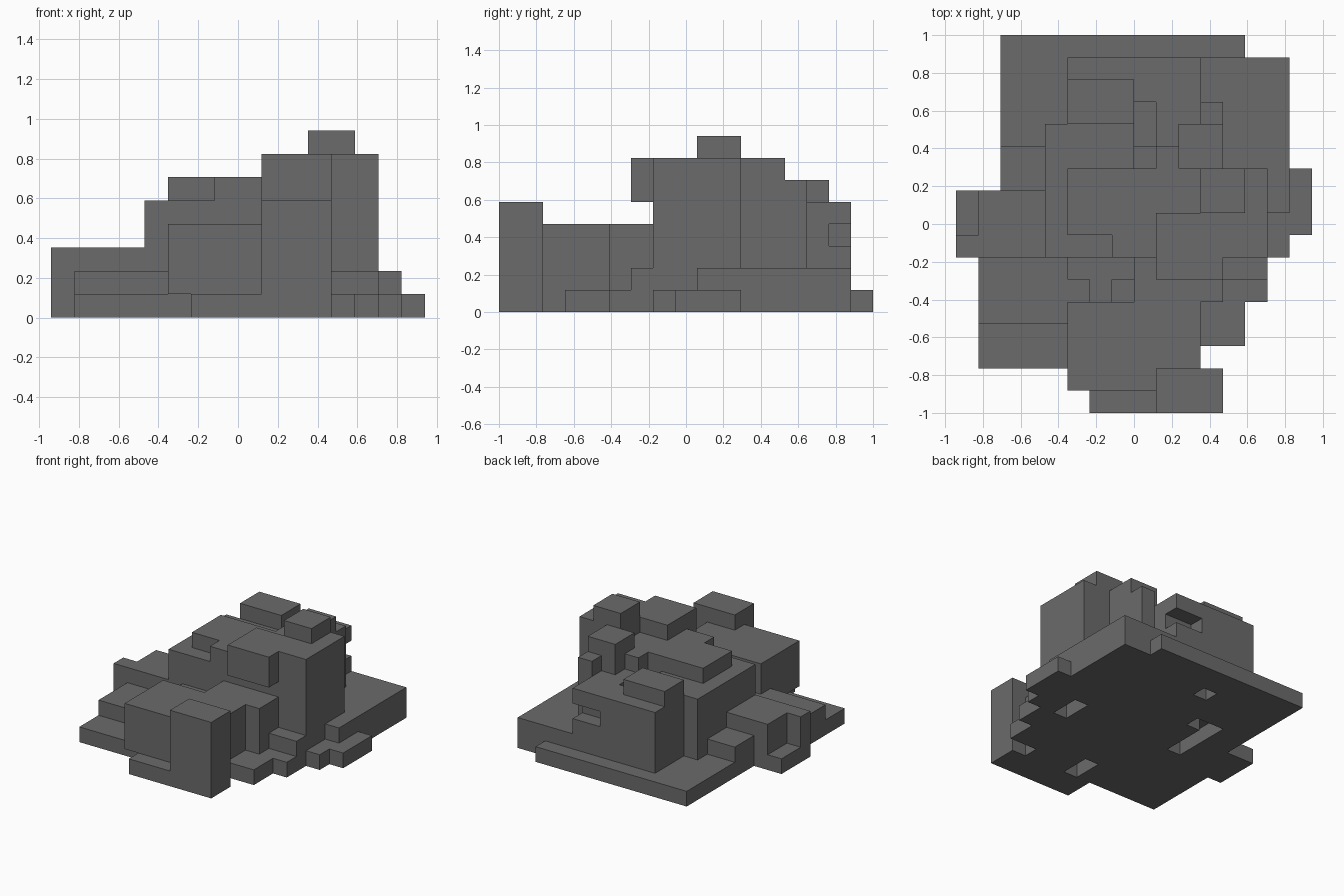
import bpy, bmesh, math
from mathutils import Vector

cube = bpy.data.objects.get("Cube")
if cube:
    bpy.data.objects.remove(cube, do_unlink=True)

CELL = 2 / 17                      # grid step of the blocky rock
ORIGIN = Vector((-8, -8.5, 0))     # grid corner, in cells

# All blocks are (x0, x1, y0, y1, z0, z1) in grid cells
base = [
    (2, 13, 10, 17, 0, 1), (13, 15, 7, 16, 0, 1), (15, 16, 8, 11, 0, 1),
    (0, 14, 7, 10, 0, 1), (1, 13, 3, 7, 0, 1), (13, 14, 5, 7, 0, 1),
    (1, 11, 2, 3, 0, 1), (6, 12, 0, 2, 0, 1),
]
terraces = [
    (1, 5, 4, 7, 1, 2), (12, 14, 6, 7, 1, 2), (5, 15, 11, 16, 1, 2),
    (14, 15, 9, 11, 1, 2), (2, 4, 10, 12, 1, 2),
    (1, 4, 7, 10, 1, 3), (0, 1, 7, 8, 1, 3),
    (5, 11, 1, 5, 1, 4), (5, 12, 5, 7, 1, 4), (9, 12, 0, 2, 1, 5),
]
summit = [
    (4, 11, 7, 13, 1, 5), (5, 11, 13, 16, 1, 5),
    (5, 12, 8, 11, 5, 6), (7, 12, 7, 8, 5, 6),
    (11, 14, 7, 11, 1, 7), (9, 12, 6, 9, 5, 7), (11, 13, 9, 11, 7, 8),
    (5, 8, 13, 15, 5, 6), (10, 12, 11, 13, 1, 7),
    (11, 12, 13, 14, 1, 6), (9, 10, 11, 12, 5, 6),
]
hollows = [
    # pits in the front shelf
    (5, 8, 6, 7, 3, 4), (6, 7, 5, 6, 3, 4), (5, 6, 5, 6, 2, 4), (7, 8, 5, 6, 2, 4),
    # pits and notch at the back
    (8, 9, 12, 14, 3, 5), (8, 9, 11, 12, 4, 5), (9, 11, 15, 16, 3, 4),
    # pockets in the underside
    (12, 13, 7, 9, 0, 1), (7, 8, 2, 4, 0, 1), (7, 8, 14, 15, 0, 1),
    (4, 5, 8, 12, 0, 1), (5, 6, 11, 12, 0, 1),
]


def cells(block):
    x0, x1, y0, y1, z0, z1 = block
    return {(x, y, z) for x in range(x0, x1)
            for y in range(y0, y1) for z in range(z0, z1)}


# Union of the blocks, less the hollows
solid = set()
for block in base + terraces + summit:
    solid |= cells(block)
for block in hollows:
    solid -= cells(block)

# Outer skin only: one quad wherever a cell meets open space
bm = bmesh.new()
corners = {}


def corner(p):
    key = tuple(p)
    if key not in corners:
        corners[key] = bm.verts.new((Vector(p) + ORIGIN) * CELL)
    return corners[key]


for cell in sorted(solid):
    for axis in range(3):
        for side in (0, 1):
            near = list(cell)
            near[axis] += 2 * side - 1
            if tuple(near) in solid:
                continue
            u, v = (axis + 1) % 3, (axis + 2) % 3
            loop = []
            for du, dv in ((0, 0), (1, 0), (1, 1), (0, 1)):
                p = list(cell)
                p[axis] += side
                p[u] += du
                p[v] += dv
                loop.append(corner(p))
            bm.faces.new(loop if side else loop[::-1])

# Merge coplanar quads into large flat faces
bmesh.ops.dissolve_limit(bm, angle_limit=math.radians(1),
                         verts=bm.verts[:], edges=bm.edges[:])

mesh = bpy.data.meshes.new("blocky_rock")
bm.to_mesh(mesh)
bm.free()
rock = bpy.data.objects.new("blocky_rock", mesh)
bpy.context.collection.objects.link(rock)

# Stone colour
stone = bpy.data.materials.new("stone_grey")
stone.use_nodes = True
colour = (0.147, 0.147, 0.147, 1)
stone.diffuse_color = colour
bsdf = next(n for n in stone.node_tree.nodes if n.type == 'BSDF_PRINCIPLED')
bsdf.inputs["Base Color"].default_value = colour
bsdf.inputs["Roughness"].default_value = 0.9
mesh.materials.append(stone)
